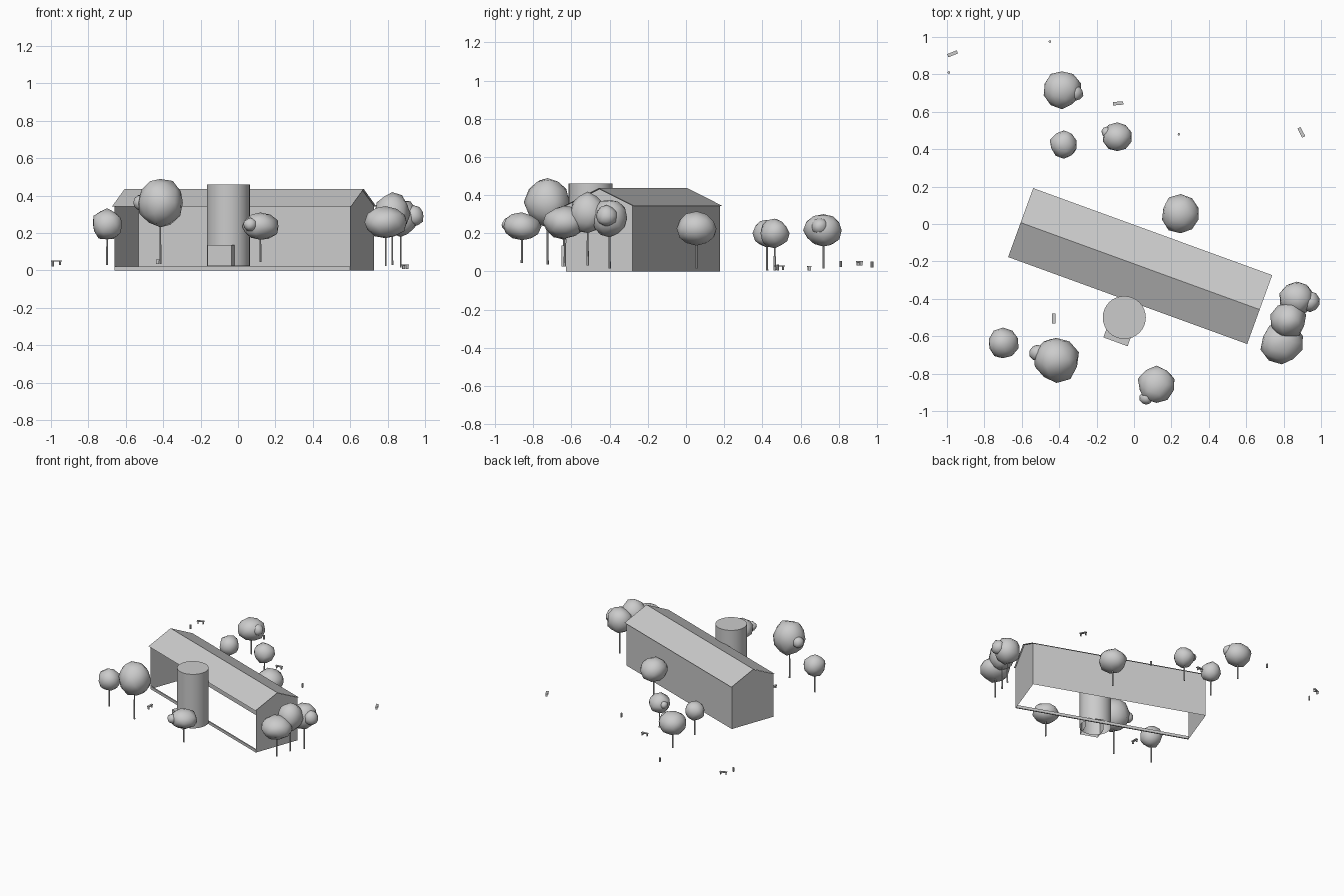
import bpy, bmesh, math, random
from mathutils import Matrix, Vector

if "Cube" in bpy.data.objects:
    bpy.data.objects.remove(bpy.data.objects["Cube"])

random.seed(4)


def finish(bm, name, loc=(0, 0, 0), angle=0, smooth=None):
    me = bpy.data.meshes.new(name)
    bm.to_mesh(me)
    bm.free()
    ob = bpy.data.objects.new(name, me)
    bpy.context.collection.objects.link(ob)
    ob.location = loc
    ob.rotation_euler.z = math.radians(angle)
    if smooth:
        bpy.ops.object.select_all(action='DESELECT')
        ob.select_set(True)
        bpy.context.view_layer.objects.active = ob
        bpy.ops.object.shade_smooth_by_angle(angle=math.radians(smooth))
    return ob


def add_box(bm, c, s):
    m = Matrix.Translation(c) @ Matrix.Diagonal((*s, 1))
    return bmesh.ops.create_cube(bm, size=1, matrix=m)['verts']


def face(bm, *pts):
    bm.faces.new([bm.verts.new(p) for p in pts])


# Barn shell: closed back and gable ends, open front and floor
HOUSE, TURN = (0.033, -0.225, 0), -20
L, W, EAVE, RIDGE = 0.67, 0.186, 0.345, 0.432
bm = bmesh.new()
face(bm, (L, W, 0), (-L, W, 0), (-L, W, EAVE), (L, W, EAVE))
face(bm, (L, -W, 0), (L, W, 0), (L, W, EAVE), (L, 0, RIDGE), (L, -W, EAVE))
face(bm, (-L, W, 0), (-L, -W, 0), (-L, -W, EAVE), (-L, 0, RIDGE), (-L, W, EAVE))
bmesh.ops.remove_doubles(bm, verts=bm.verts, dist=1e-5)
finish(bm, "barn_walls", HOUSE, TURN)

bm = bmesh.new()
add_box(bm, (0, -W + 0.005, 0.011), (2 * L, 0.01, 0.022))
finish(bm, "front_sill", HOUSE, TURN)

# Gable roof with a small overhang
bm = bmesh.new()
R, S = 0.68, 0.196
for k in (1, -1):
    face(bm, (-R * k, -S * k, EAVE - 0.002), (R * k, -S * k, EAVE - 0.002),
         (R * k, 0, RIDGE + 0.004), (-R * k, 0, RIDGE + 0.004))
bmesh.ops.remove_doubles(bm, verts=bm.verts, dist=1e-5)
finish(bm, "roof", HOUSE, TURN)

# Round tower, open underneath
bm = bmesh.new()
bmesh.ops.create_cone(bm, cap_ends=True, segments=32, radius1=0.115, radius2=0.115, depth=0.435)
bmesh.ops.delete(bm, geom=[f for f in bm.faces if f.normal.z < -0.9], context='FACES')
finish(bm, "tower", (-0.052, -0.5, 0.2425), 0, 30)

# Entrance porch running into the tower, open underneath
bm = bmesh.new()
add_box(bm, (0, 0.06, 0.08), (0.138, 0.12, 0.11))
bm.normal_update()
bmesh.ops.delete(bm, geom=[f for f in bm.faces if f.normal.z < -0.9 or f.normal.y > 0.9],
                 context='FACES')
finish(bm, "entrance_porch", (-0.099, -0.63, 0), TURN)


# Trees: lumpy crown, optional side clump, thin trunk
def tree(i, x, y, z, r, rz, base, clump=None):
    bm = bmesh.new()
    blobs = [((x, y, z), (r, r, rz))]
    if clump:
        blobs.append(((x + clump[0], y + clump[1], z + clump[2]), (clump[3],) * 3))
    for c, s in blobs:
        vs = bmesh.ops.create_icosphere(bm, subdivisions=2, radius=1)['verts']
        for v in vs:
            p = v.co * random.uniform(0.93, 1.06)
            v.co = Vector(c) + Vector(p[k] * s[k] for k in range(3))
    finish(bm, f"tree_crown_{i}", smooth=60)
    bm = bmesh.new()
    bmesh.ops.create_cone(bm, cap_ends=True, segments=6, radius1=0.006, radius2=0.004,
                          depth=z - base, matrix=Matrix.Translation((x, y, (z + base) / 2)))
    finish(bm, f"tree_trunk_{i}")


TREES = [
    (-0.385, 0.72, 0.215, 0.102, 0.088, 0.015, (0.07, -0.02, 0.02, 0.044)),
    (-0.375, 0.425, 0.2, 0.075, 0.076, 0.005, None),
    (-0.09, 0.465, 0.2, 0.077, 0.076, 0.005, (-0.055, 0.025, 0.01, 0.03)),
    (0.25, 0.055, 0.225, 0.105, 0.087, 0.015, None),
    (0.87, -0.4, 0.28, 0.095, 0.1, 0.015, (0.07, -0.015, 0.01, 0.055)),
    (0.825, -0.515, 0.305, 0.095, 0.11, 0.03, (-0.005, 0.07, 0, 0.04)),
    (0.79, -0.635, 0.257, 0.113, 0.087, 0.025, None),
    (0.12, -0.86, 0.235, 0.1, 0.073, 0.045, (-0.055, -0.07, 0.01, 0.036)),
    (-0.415, -0.725, 0.363, 0.122, 0.132, 0.035, (-0.1, 0.035, 0, 0.045)),
    (-0.7, -0.64, 0.245, 0.082, 0.084, 0.03, None),
]
for i, t in enumerate(TREES):
    tree(i, *t)

# Benches: seat slab on two legs
for i, (x, y, z, a) in enumerate([(-0.97, 0.91, 0.03, 22), (-0.085, 0.645, 0.005, 5),
                                  (0.895, 0.49, 0.008, -63), (-0.43, -0.505, 0.035, 90)]):
    bm = bmesh.new()
    add_box(bm, (0, 0, 0.021), (0.055, 0.018, 0.006))
    for k in (-1, 1):
        add_box(bm, (0.02 * k, 0, 0.009), (0.006, 0.015, 0.018))
    finish(bm, f"bench_{i}", (x, y, z), a)

# Small bins
for i, (x, y, z) in enumerate([(-0.45, 0.975, 0.02), (-0.99, 0.81, 0.022), (0.24, 0.48, 0.005)]):
    bm = bmesh.new()
    bmesh.ops.create_cone(bm, cap_ends=True, segments=8, radius1=0.007, radius2=0.007,
                          depth=0.032, matrix=Matrix.Translation((x, y, z + 0.016)))
    finish(bm, f"bin_{i}")
